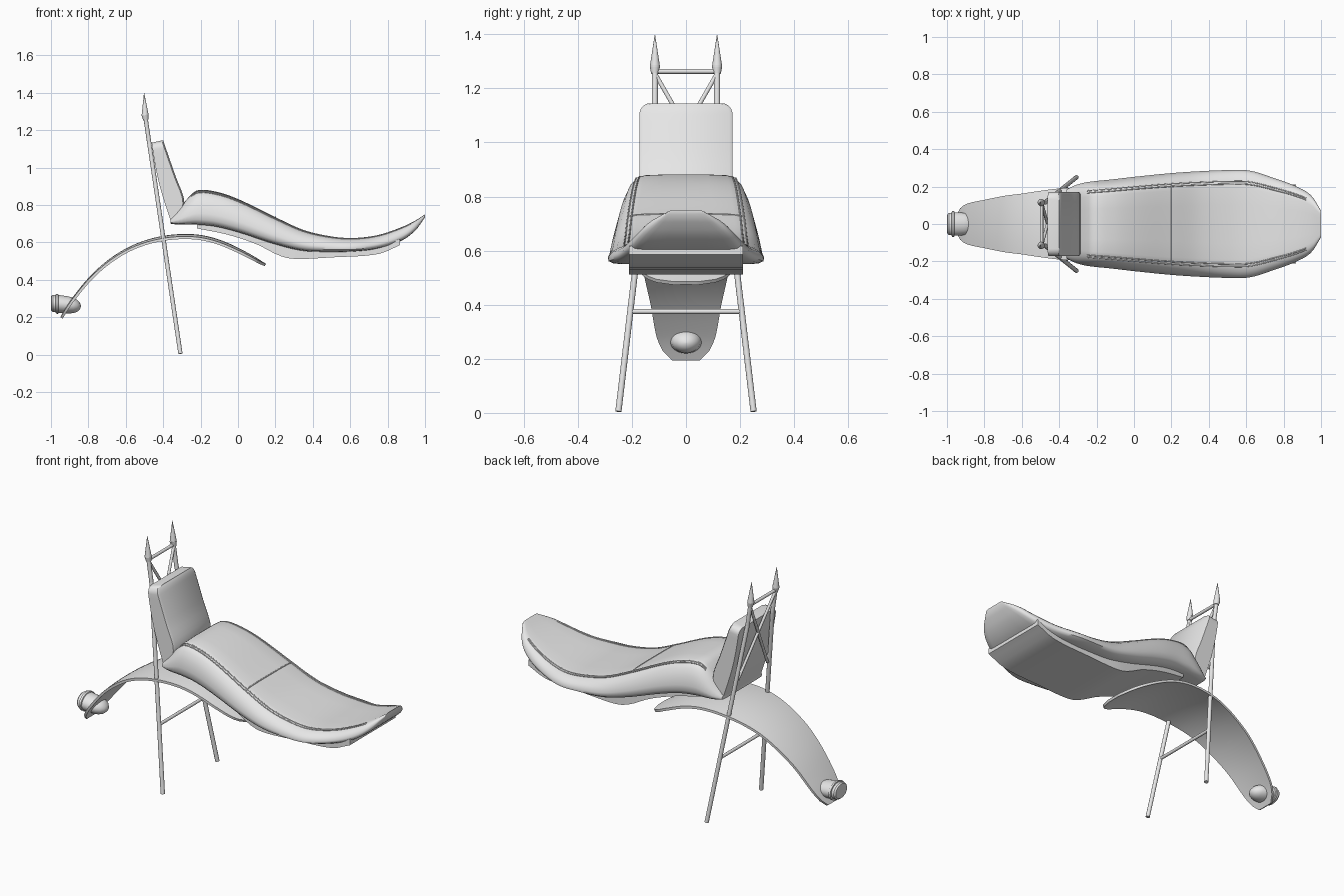
import bpy, bmesh, math
from mathutils import Vector

cube = bpy.data.objects.get("Cube")
if cube:
    bpy.data.objects.remove(cube, do_unlink=True)

grey = bpy.data.materials.new("light_grey")
grey.use_nodes = True
grey.diffuse_color = (0.8, 0.8, 0.8, 1)
grey.node_tree.nodes["Principled BSDF"].inputs["Base Color"].default_value = (0.8, 0.8, 0.8, 1)


def finish(name, bm, angle=35):
    """Turn a bmesh into a shaded object."""
    bmesh.ops.recalc_face_normals(bm, faces=bm.faces)
    mesh = bpy.data.meshes.new(name)
    bm.to_mesh(mesh)
    bm.free()
    mesh.materials.append(grey)
    mesh.shade_smooth()
    mesh.set_sharp_from_angle(angle=math.radians(angle))
    obj = bpy.data.objects.new(name, mesh)
    bpy.context.collection.objects.link(obj)
    return obj


def loft(name, rings, angle=35):
    """Skin closed rings of points and cap both ends."""
    bm = bmesh.new()
    loops = [[bm.verts.new(p) for p in ring] for ring in rings]
    n = len(loops[0])
    for a, b in zip(loops, loops[1:]):
        for i in range(n):
            j = (i + 1) % n
            bm.faces.new((a[i], a[j], b[j], b[i]))
    bm.faces.new(loops[0])
    bm.faces.new(loops[-1])
    return finish(name, bm, angle)


def sample(table, x):
    """Smooth interpolation of (x, values...) rows."""
    k = 0
    while k < len(table) - 2 and x > table[k + 1][0]:
        k += 1
    a, b = table[k], table[k + 1]
    before, after = table[max(k - 1, 0)], table[min(k + 2, len(table) - 1)]
    h = b[0] - a[0]
    t = (x - a[0]) / h
    out = []
    for c in range(1, len(a)):
        m0 = (b[c] - before[c]) / (b[0] - before[0]) * h
        m1 = (after[c] - a[c]) / (after[0] - a[0]) * h
        out.append((2*t**3 - 3*t**2 + 1) * a[c] + (t**3 - 2*t**2 + t) * m0
                   + (3*t**2 - 2*t**3) * b[c] + (t**3 - t**2) * m1)
    return out


def stations(start, end, count):
    return [start + (end - start) * i / (count - 1) for i in range(count)]


def rod(name, a, b, r0, r1=None, sides=16):
    """Straight round bar or cone between two points."""
    a, b = Vector(a), Vector(b)
    d = b - a
    bm = bmesh.new()
    bmesh.ops.create_cone(bm, cap_ends=True, segments=sides, radius1=r0,
                          radius2=r0 if r1 is None else r1, depth=d.length)
    turn = d.to_track_quat('Z', 'Y').to_matrix().to_4x4()
    turn.translation = (a + b) / 2
    bm.transform(turn)
    return finish(name, bm)


def bead(name, points, radius):
    """Thin piping along a path."""
    curve = bpy.data.curves.new(name, 'CURVE')
    curve.dimensions = '3D'
    curve.bevel_depth = radius
    curve.bevel_resolution = 1
    line = curve.splines.new('POLY')
    line.points.add(len(points) - 1)
    for p, co in zip(line.points, points):
        p.co = (*co, 1)
    curve.materials.append(grey)
    obj = bpy.data.objects.new(name, curve)
    bpy.context.collection.objects.link(obj)


# Seat cushion: x, half width, top, bottom
SEAT = [(-.36, .185, .735, .7), (-.32, .205, .775, .695), (-.27, .22, .835, .695),
        (-.22, .228, .878, .695), (-.12, .238, .872, .685), (0, .252, .832, .655),
        (.2, .272, .735, .59), (.35, .282, .667, .555), (.5, .288, .632, .55),
        (.62, .285, .624, .552), (.75, .245, .64, .568), (.87, .2, .68, .607),
        (.95, .15, .718, .665), (1, .07, .75, .735)]
# Half section: fraction of width, fraction of height
SECTION = [(0, 1), (.35, 1), (.65, .985), (.78, .94), (.88, .8), (.95, .6),
           (1, .33), (.99, .15), (.93, .04), (.8, 0), (.4, 0), (0, 0)]


def seat_point(x, u, v):
    w, top, low = sample(SEAT, x)
    return (x, u * w, low + (top - low) * v)


outline = SECTION + [(-u, v) for u, v in SECTION[-2:0:-1]]
loft("seat_cushion", [[seat_point(x, u, v) for u, v in outline]
                      for x in stations(-.36, 1, 70)], 50)

# Piping along both edges of the top panel, and the cross seam
for side, label in ((1, "left"), (-1, "right")):
    for u, v in ((.74, .957), (.79, .93)):
        bead(f"{label}_seat_piping", [seat_point(x, side * u, v)
                                      for x in stations(-.25, .92, 50)], .003)
cross = [(-u, v) for u, v in SECTION[3:0:-1]] + SECTION[:4]
bead("seat_cross_seam", [seat_point(.2, u, v) for u, v in cross], .0035)

# Seat pan: x, half width, top, bottom
PAN = [(-.22, .16, .71, .675), (-.05, .18, .69, .64), (.1, .195, .65, .59),
       (.22, .205, .6, .53), (.3, .21, .57, .512), (.5, .21, .565, .52),
       (.75, .21, .58, .538), (.865, .21, .618, .585)]
rings = []
for x in stations(-.22, .865, 30):
    w, top, low = sample(PAN, x)
    rings.append([(x, -w, low), (x, w, low), (x, w, top), (x, -w, top)])
loft("seat_pan", rings)

# Fender: x, half width, height
FENDER = [(-.95, .05, .2), (-.935, .08, .228), (-.9, .107, .285), (-.8, .13, .41),
          (-.7, .15, .502), (-.6, .163, .567), (-.5, .178, .61), (-.4, .19, .635),
          (-.3, .195, .645), (-.2, .197, .64), (-.1, .195, .615), (0, .185, .572),
          (.09, .155, .523), (.13, .11, .498), (.15, .045, .486)]
rings = []
for x in stations(-.95, .15, 60):
    w, z = sample(FENDER, x)
    slope = sample(FENDER, x + .002)[1] - sample(FENDER, x - .002)[1]
    normal = Vector((-slope, 0, .004)).normalized()
    across = stations(-1, 1, 13)
    skin = [Vector((x, w * s, z)) - normal * (.35 * w * w * s * s) for s in across]
    rings.append(skin + [p - normal * .014 for p in reversed(skin)])
loft("rear_fender", rings)

# Backrest: rounded panel leaning back, thicker towards the bottom
FRONT = [(.7, -.315), (.76, -.295), (.83, -.288), (.95, -.332), (1.145, -.4)]
BACK = [(.7, -.355), (.8, -.388), (.9, -.418), (1.0, -.44), (1.145, -.462)]
rings = []
for z in stations(.7, 1.105, 16) + [1.105 + .04 * math.sin(a * math.pi / 12) for a in range(1, 7)]:
    round_in = .04 - math.sqrt(max(0, .04**2 - max(0, z - 1.105)**2))
    w = .172 - round_in
    f, b = sample(FRONT, z)[0], sample(BACK, z)[0]
    drop = .012 * max(0, (z - 1) / .145)
    rings.append([(b, -w, z - drop), (f - .008, -w, z), (f, -w + .012, z),
                  (f, w - .012, z), (f - .008, w, z), (b, w, z - drop)])
loft("backrest", rings, 40)


# Sissy bar frame
def bar_point(y, z):
    return (-.307 - .148 * z, y, z)


for side, label in ((1, "left"), (-1, "right")):
    rod(f"{label}_bar_leg", bar_point(side * .25, .005), bar_point(side * .115, 1.14), .0115)
    rod(f"{label}_bar_upper", bar_point(side * .115, 1.13), bar_point(side * .115, 1.28), .0115)
    rod(f"{label}_bar_brace", bar_point(side * .112, 1.25), bar_point(side * -.135, .82), .008)
    rod(f"{label}_spike_collar", bar_point(side * .115, 1.255), bar_point(side * .115, 1.282), .014, .019)
    rod(f"{label}_spike", bar_point(side * .115, 1.28), (-.502, side * .115, 1.398), .019, .0008)
rod("upper_crossbar", bar_point(-.115, 1.263), bar_point(.115, 1.263), .009)
rod("lower_crossbar", bar_point(-.205, .375), bar_point(.205, .375), .009)

# Tail lamp: turned shape along x, wider than tall
LAMP = [(-1, .03), (-.998, .04), (-.99, .046), (-.975, .046), (-.974, .053), (-.962, .053),
        (-.96, .048), (-.91, .046), (-.88, .041), (-.86, .032), (-.845, .018), (-.84, .003)]
rings = []
for x, r in LAMP:
    ring = [a * math.tau / 32 for a in range(32)]
    rings.append([(x, 1.3 * r * math.cos(a), .272 - .1 * (x + .97) + r * math.sin(a)) for a in ring])
loft("tail_lamp", rings)
